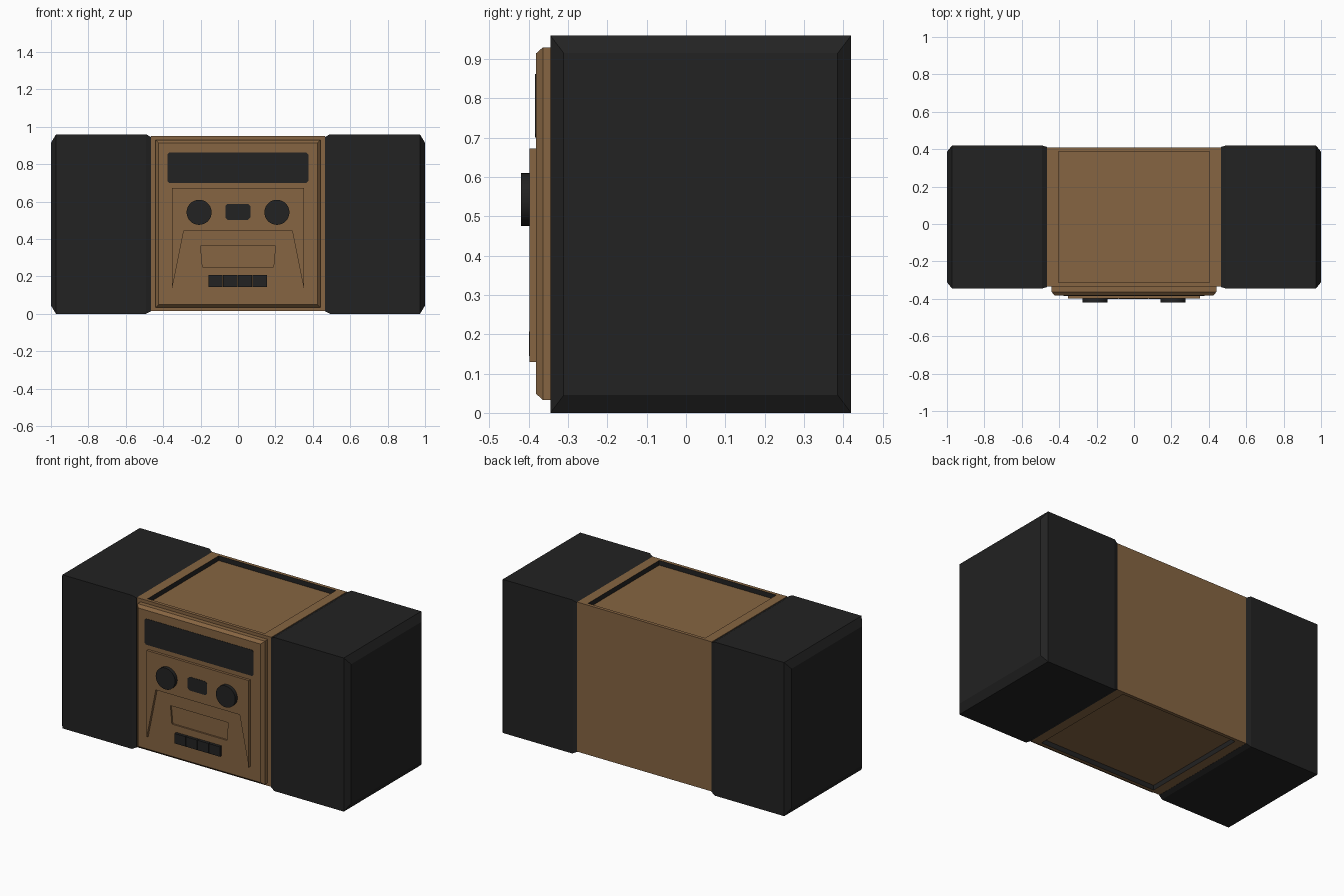
import bpy, bmesh, math
from mathutils import Matrix

if "Cube" in bpy.data.objects:
    bpy.data.objects.remove(bpy.data.objects["Cube"])


def material(name, rgb):
    m = bpy.data.materials.new(name)
    m.diffuse_color = (*rgb, 1)
    m.use_nodes = True
    m.node_tree.nodes["Principled BSDF"].inputs["Base Color"].default_value = m.diffuse_color
    return m


BROWN = material("warm brown", (0.24, 0.13, 0.054))
BLACK = material("soft black", (0.016, 0.016, 0.016))


def finish(name, bm, *mats):
    bmesh.ops.recalc_face_normals(bm, faces=bm.faces)
    me = bpy.data.meshes.new(name)
    bm.to_mesh(me)
    bm.free()
    for m in mats:
        me.materials.append(m)
    ob = bpy.data.objects.new(name, me)
    bpy.context.collection.objects.link(ob)
    return ob


def loft(name, rings, mat):
    """Skin a list of equal-length rings and cap both ends."""
    bm = bmesh.new()
    vs = [[bm.verts.new(p) for p in r] for r in rings]
    n = len(vs[0])
    for a, b in zip(vs, vs[1:]):
        for i in range(n):
            j = (i + 1) % n
            bm.faces.new((a[i], a[j], b[j], b[i]))
    bm.faces.new(vs[0])
    bm.faces.new(vs[-1])
    return finish(name, bm, mat)


def slab(name, outline, y0, y1, mat):
    """Extrude an x-z outline from y0 to y1."""
    return loft(name, [[(x, y, z) for x, z in outline] for y in (y0, y1)], mat)


def rect(x0, x1, z0, z1, c=0.0):
    if c == 0:
        return [(x0, z0), (x1, z0), (x1, z1), (x0, z1)]
    return [(x0 + c, z0), (x1 - c, z0), (x1, z0 + c), (x1, z1 - c),
            (x1 - c, z1), (x0 + c, z1), (x0, z1 - c), (x0, z0 + c)]


# Speakers: boxes with chamfered inner and outer ends
for side, s in (("left", -1), ("right", 1)):
    rings = []
    for x, dy, dz in ((0.465, 0.008, 0.014), (0.492, 0, 0),
                      (0.973, 0, 0), (1.0, 0.034, 0.045)):
        y0, y1, z0, z1 = -0.345 + dy, 0.42 - dy, dz, 0.96 - dz
        rings.append([(s * x, y0, z0), (s * x, y1, z0), (s * x, y1, z1), (s * x, y0, z1)])
    loft(side + "_speaker", rings, BLACK)

# Centre body: box with a black-walled recess in top and bottom
bm = bmesh.new()
bmesh.ops.create_cube(bm, size=1, matrix=Matrix.Translation((0, 0.0375, 0.4825))
                      @ Matrix.Diagonal((0.93, 0.745, 0.935, 1)))
bm.normal_update()
for s in (1, -1):
    face = [f for f in bm.faces if f.normal.z * s > 0.9][0]
    bmesh.ops.inset_region(bm, faces=[face], thickness=0.03)
    for v in face.verts:
        v.co.x = math.copysign(0.405, v.co.x)
    walls = bmesh.ops.inset_region(bm, faces=[face], thickness=0)["faces"]
    for f in walls:
        f.material_index = 1
    for v in face.verts:
        v.co.z -= 0.03 * s
finish("centre_body", bm, BROWN, BLACK)

# Front panel with chamfered rim
panel = loft("front_panel", [[(x, y, z) for x, z in rect(-0.44 + d, 0.44 - d, 0.033 + d, 0.93 - d)]
                             for y, d in ((-0.33, 0), (-0.364, 0), (-0.382, 0.016))], BROWN)

# Sunken cassette window cut in the panel
cutter = slab("window_cutter", [(-0.19, 0.25), (0.19, 0.25), (0.2, 0.363), (-0.2, 0.363)],
              -0.372, -0.45, BROWN)
cutter.hide_render = True
cutter.hide_viewport = True
mod = panel.modifiers.new("window", 'BOOLEAN')
mod.object = cutter
mod.operation = 'DIFFERENCE'
mod.solver = 'EXACT'

# Control plate, cut away around the cassette door
slab("control_plate", [(-0.353, 0.13), (-0.353, 0.673), (0.353, 0.673), (0.353, 0.13),
                       (0.29, 0.443), (-0.29, 0.443)], -0.38, -0.398, BROWN)

# Display and small centre window
slab("display", rect(-0.378, 0.376, 0.70, 0.862, 0.01), -0.38, -0.384, BLACK)
slab("centre_window", rect(-0.068, 0.066, 0.503, 0.588, 0.012), -0.396, -0.4, BLACK)

# Round knobs
for side, x in (("left", -0.208), ("right", 0.208)):
    circle = [(x + 0.067 * math.cos(a * math.tau / 32), 0.543 + 0.067 * math.sin(a * math.tau / 32))
              for a in range(32)]
    knob = slab(side + "_knob", circle, -0.39, -0.42, BLACK)
    bpy.context.view_layer.objects.active = knob
    knob.select_set(True)
    bpy.ops.object.shade_smooth_by_angle(angle=math.radians(30))
    knob.select_set(False)

# Tape keys
for i in range(4):
    x = -0.159 + i * 0.079
    slab("tape_key_%d" % (i + 1), rect(x, x + 0.077, 0.145, 0.207), -0.38, -0.4, BLACK)
